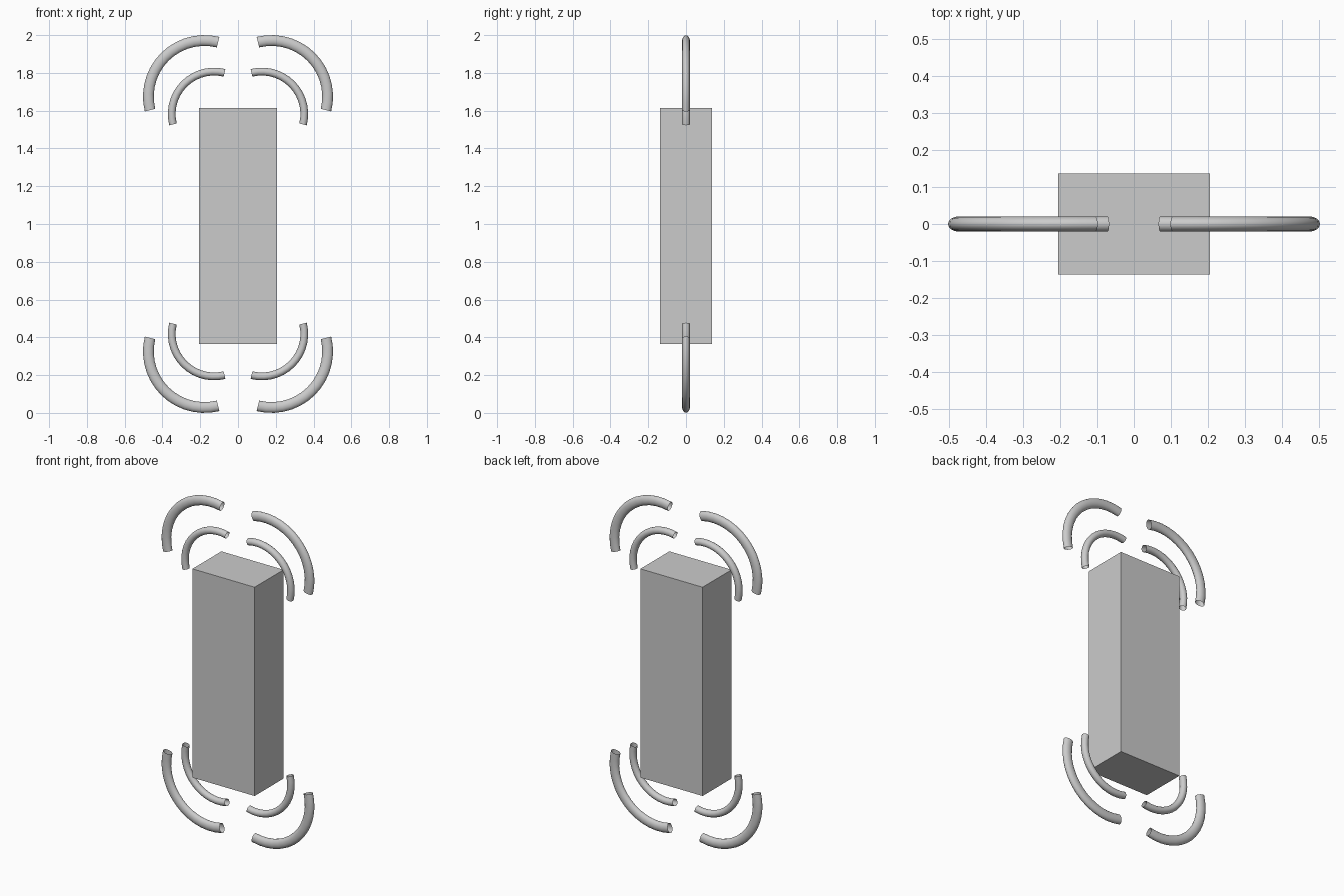
import bpy, bmesh
from math import sin, cos, pi, radians

if "Cube" in bpy.data.objects:
    bpy.data.objects.remove(bpy.data.objects["Cube"])

# Central block
bpy.ops.mesh.primitive_cube_add(size=1, location=(0, 0, 0.99))
body = bpy.context.object
body.name = "body_block"
body.scale = (0.412, 0.274, 1.25)
bpy.ops.object.transform_apply(location=False, rotation=False, scale=True)


def arc_tube(name, cx, cz, R, tube, depth, sx, sz, steps=14, sides=16):
    """Open-ended curved tube, mirrored by sx in x and by sz about z = 1."""
    bm = bmesh.new()
    rings = []
    for i in range(steps + 1):
        a = radians(-14 + 118 * i / steps)
        ring = []
        for j in range(sides):
            t = 2 * pi * j / sides
            r = R + tube * cos(t)
            ring.append(bm.verts.new((sx * (cx + r * cos(a)), depth * sin(t),
                                      1 + sz * (cz - 1 + r * sin(a)))))
        rings.append(ring)
    for a, b in zip(rings, rings[1:]):
        for j in range(sides):
            k = (j + 1) % sides
            f = (a[j], a[k], b[k], b[j])
            bm.faces.new(f if sx * sz < 0 else f[::-1])
    # Outward normals
    bmesh.ops.recalc_face_normals(bm, faces=bm.faces)
    mesh = bpy.data.meshes.new(name)
    bm.to_mesh(mesh)
    bm.free()
    for p in mesh.polygons:
        p.use_smooth = True
    bpy.context.collection.objects.link(bpy.data.objects.new(name, mesh))


# Inner and outer wave arcs at all four corners
for sx, side in ((-1, "left"), (1, "right")):
    for sz, level in ((-1, "lower"), (1, "upper")):
        arc_tube(f"inner_arc_{level}_{side}", 0.126, 1.582, 0.225, 0.0205, 0.0205, sx, sz)
        arc_tube(f"outer_arc_{level}_{side}", 0.1775, 1.6745, 0.297, 0.0285, 0.0205, sx, sz)
